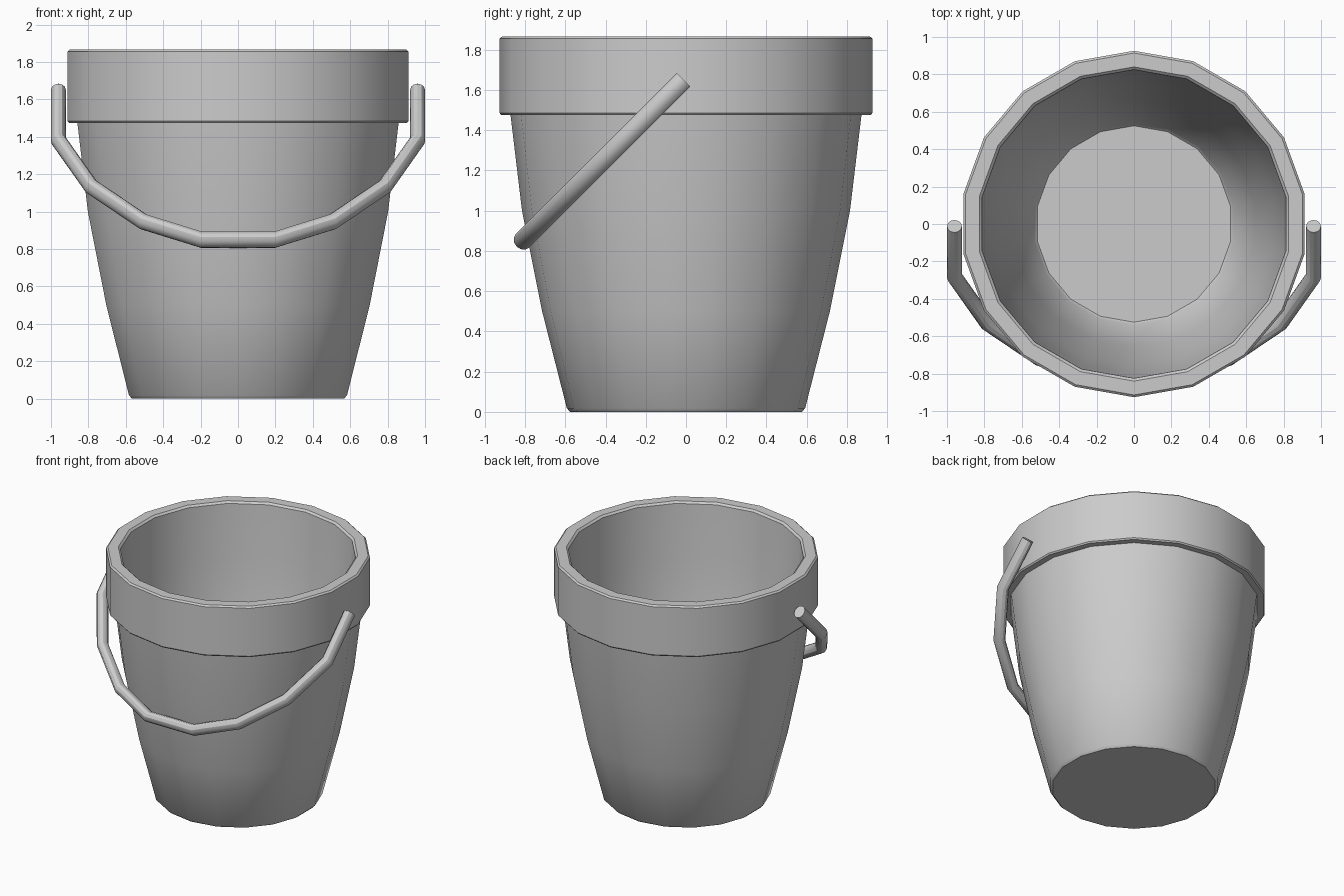
import bpy, bmesh
from math import sin, cos, tau, radians
from mathutils import Vector, Matrix

if "Cube" in bpy.data.objects:
    bpy.data.objects.remove(bpy.data.objects["Cube"])


def finish(bm, name):
    bmesh.ops.recalc_face_normals(bm, faces=bm.faces)
    me = bpy.data.meshes.new(name)
    bm.to_mesh(me)
    bm.free()
    ob = bpy.data.objects.new(name, me)
    bpy.context.collection.objects.link(ob)
    bpy.ops.object.select_all(action='DESELECT')
    ob.select_set(True)
    bpy.context.view_layer.objects.active = ob
    bpy.ops.object.shade_smooth_by_angle(angle=radians(30))
    return ob


def skin(name, rings):
    """Bridge successive vertex rings and cap both ends."""
    bm = bmesh.new()
    rows = [[bm.verts.new(p) for p in ring] for ring in rings]
    n = len(rows[0])
    for a, b in zip(rows, rows[1:]):
        for i in range(n):
            j = (i + 1) % n
            bm.faces.new((a[i], a[j], b[j], b[i]))
    bm.faces.new(rows[0])
    bm.faces.new(rows[-1])
    return finish(bm, name)


# Bucket: 18-sided lathe, outer base -> rim band -> inner floor
SIDES = 18
profile = [(.575, 0), (.592, .018), (.715, .50), (.815, 1.0), (.872, 1.475),
           (.918, 1.475), (.926, 1.485), (.926, 1.855), (.914, 1.866),
           (.84, 1.866), (.825, 1.852), (.80, 1.45), (.757, 1.0),
           (.655, .50), (.54, .07), (.525, .055)]
skin("bucket", [[(r * sin(tau * i / SIDES), r * cos(tau * i / SIDES), z)
                 for i in range(SIDES)] for r, z in profile])

# Handle: mitred tube in a plane (x, drop along the plane), tilted 45 degrees
half = [(.96, 0), (.96, -.381), (.785, -.731), (.506, -.997), (.195, -1.133)]
path = [Vector(p) for p in half + [(-x, d) for x, d in reversed(half)]]
TUBE, IN_PLANE, ACROSS = 12, .04, .047
tilt = Matrix.Translation((0, -.012, 1.651)) @ Matrix.Rotation(radians(-45), 4, 'X')
rings = []
for k, p in enumerate(path):
    d_in = (p - path[max(k - 1, 0)]).normalized()
    d_out = (path[min(k + 1, len(path) - 1)] - p).normalized()
    d_in, d_out = (d_in if k else d_out), (d_out if d_out.length else d_in)
    t = (d_in + d_out).normalized()
    side = Vector((-t.y, t.x)) / t.dot(d_in)
    ring = []
    for i in range(TUBE):
        a = tau * i / TUBE
        q = p + side * IN_PLANE * cos(a)
        ring.append(tilt @ Vector((q.x, ACROSS * sin(a), q.y)))
    rings.append(ring)
skin("handle", rings)
